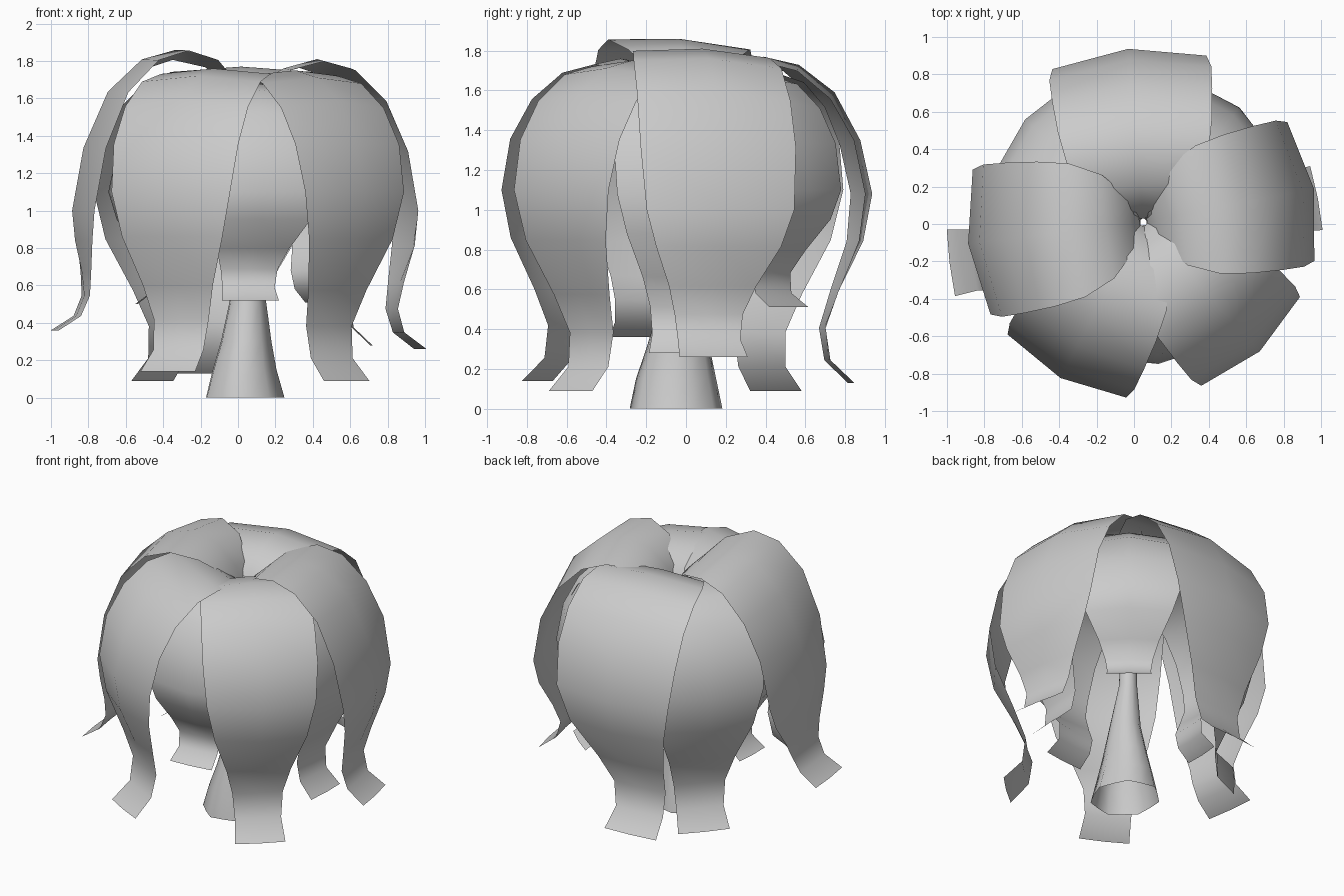
import bpy, bmesh, math
from mathutils import Vector

cube = bpy.data.objects.get("Cube")
if cube:
    bpy.data.objects.remove(cube, do_unlink=True)

grey = bpy.data.materials.new("plain grey")
grey.use_nodes = True
tone = (0.6, 0.6, 0.6, 1)
grey.diffuse_color = tone
grey.node_tree.nodes["Principled BSDF"].inputs["Base Color"].default_value = tone


def grid_object(name, rows, closed=False):
    """Skin rows of points into one smooth open sheet or tube."""
    bm = bmesh.new()
    verts = [[bm.verts.new(p) for p in row] for row in rows]
    n = len(rows[0])
    for a, b in zip(verts, verts[1:]):
        for i in range(n if closed else n - 1):
            j = (i + 1) % n
            bm.faces.new((a[i], b[i], b[j], a[j]))
    mesh = bpy.data.meshes.new(name)
    bm.to_mesh(mesh)
    bm.free()
    mesh.materials.append(grey)
    for f in mesh.polygons:
        f.use_smooth = True
    obj = bpy.data.objects.new(name, mesh)
    bpy.context.collection.objects.link(obj)
    return obj


# Petal centre line: radius, height (crest 1, belly 0, tip -1), half width, tail share
PROFILE = [
    (0.02, 0.58, 0.04, 0), (0.07, 0.79, 0.15, 0), (0.20, 0.94, 0.28, 0),
    (0.38, 1.00, 0.36, 0), (0.56, 0.94, 0.39, 0), (0.74, 0.74, 0.405, 0),
    (0.87, 0.39, 0.41, 0), (0.93, 0.00, 0.39, 0), (0.91, -0.25, 0.33, 0.15),
    (0.86, -0.52, 0.23, 0.6), (0.84, -0.71, 0.18, 0.9), (0.88, -0.88, 0.165, 1),
    (1.00, -1.00, 0.18, 1),
]


def petal(name, angle, scale, width, heights, tail, sway=0, tilt=0):
    """A drooping ribbon, creased lengthwise, that arches and flicks out."""
    low, belly, high = heights
    a = math.radians(angle)
    out = Vector((math.cos(a), math.sin(a), 0))
    side = Vector((-out.y, out.x, 0))
    rows = []
    for r, h, w, t in PROFILE:
        z = belly + h * (high - belly if h > 0 else belly - low)
        row = []
        for v in (-1, 0, 1):
            bow = 0.2 * w * v * v * (1 - 0.8 * t)
            radius = r * scale + tail * t - bow * min(1, r)
            p = out * radius + side * (v * w * width + sway * t)
            p += Vector((0.05, 0.01, z))
            if h > 0.7:
                p.z += v * w * tilt - bow * 0.4
            row.append(p)
        rows.append(row)
    return grid_object(name, rows)


# Long outer petals
petal("outer_petal_left", 11, 1.0, 0.97, (0.26, 1.0, 1.81), -0.06, -0.05, -0.05)
petal("outer_petal_right", 187, 1.015, 1.0, (0.36, 1.0, 1.86), 0.04, 0.09, 0.07)
petal("outer_petal_back", 95, 1.0, 1.06, (0.13, 1.08, 1.77), -0.16, 0.12)
petal("outer_petal_front_right", 242, 1.015, 0.92, (0.14, 1.1, 1.76), -0.14, -0.02)
petal("outer_petal_front_left", 312, 1.0, 0.91, (0.09, 1.1, 1.75), -0.2)

# Inner petals that fill the gaps
petal("inner_petal_left", -2, 0.84, 0.85, (0.28, 1.08, 1.70), -0.17, -0.02)
petal("inner_petal_back_left", 50, 0.86, 0.85, (0.51, 1.1, 1.70), -0.19)
petal("inner_petal_back_right", 139, 0.90, 0.95, (0.09, 1.1, 1.71), -0.22)
petal("inner_petal_right", 178, 0.80, 0.75, (0.50, 1.1, 1.66), -0.2)
petal("inner_petal_front", 276, 0.82, 0.85, (0.52, 1.1, 1.68), -0.18, -0.05)

# Hollow stem flaring at the foot
SIDES = 14
stem = []
for z, rx, ry, cx, cy in [(0, 0.21, 0.23, 0.03, -0.05),
                          (0.15, 0.17, 0.20, 0.03, -0.05),
                          (0.30, 0.135, 0.16, 0.04, -0.04),
                          (0.5, 0.10, 0.11, 0.05, -0.03),
                          (0.8, 0.06, 0.06, 0.05, 0),
                          (1.47, 0.04, 0.04, 0.05, 0.01)]:
    ring = []
    for k in range(SIDES):
        u = 2 * math.pi * k / SIDES
        fold = 1 + 0.04 * (-1) ** k * (1 - min(1, z))
        ring.append((cx + rx * fold * math.cos(u), cy + ry * fold * math.sin(u), z))
    stem.append(ring)
grid_object("stem", stem, closed=True)
